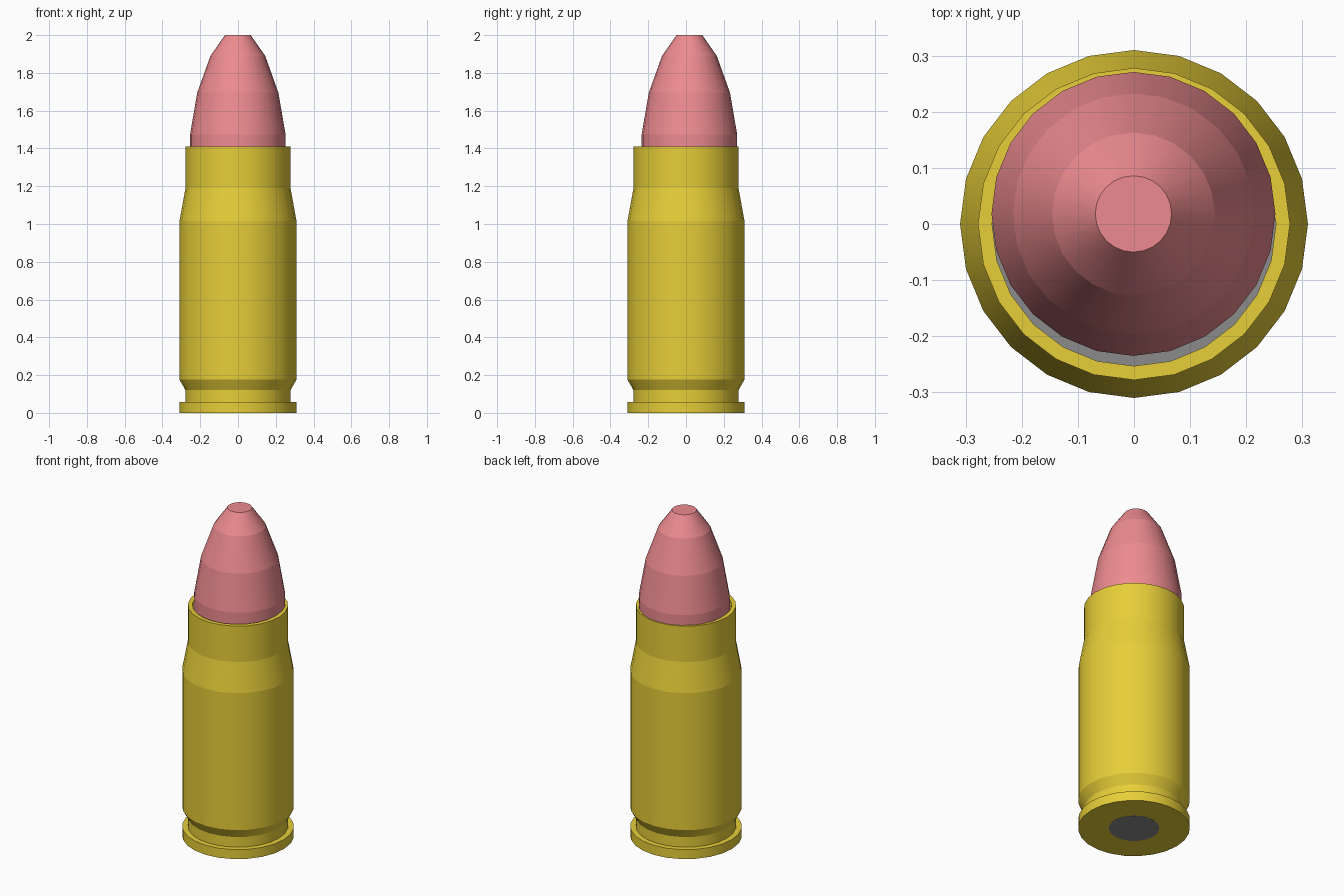
import bpy, bmesh
from math import sin, cos, tau

if "Cube" in bpy.data.objects:
    bpy.data.objects.remove(bpy.data.objects["Cube"])

SIDES = 24


def material(name, rgb):
    m = bpy.data.materials.new(name)
    m.diffuse_color = (*rgb, 1)
    m.use_nodes = True
    m.node_tree.nodes["Principled BSDF"].inputs["Base Color"].default_value = m.diffuse_color
    return m


def lathe(name, profile, mat=None, center=(0, 0)):
    """Revolve (radius, z) points, bottom to top; end caps where radius is open."""
    bm = bmesh.new()
    rings = [[bm.verts.new((r * cos(tau * i / SIDES), r * sin(tau * i / SIDES), z))
              for i in range(SIDES)] for r, z in profile]
    for a, b in zip(rings, rings[1:]):
        for i in range(SIDES):
            j = (i + 1) % SIDES
            bm.faces.new((a[i], a[j], b[j], b[i])).smooth = True
    bm.faces.new(rings[0][::-1])
    bm.faces.new(rings[-1])
    # smooth around the axis, crisp at every ring
    for ring in rings:
        for i in range(SIDES):
            bm.edges.get((ring[i], ring[(i + 1) % SIDES])).smooth = False
    bmesh.ops.recalc_face_normals(bm, faces=bm.faces)
    me = bpy.data.meshes.new(name)
    bm.to_mesh(me)
    bm.free()
    ob = bpy.data.objects.new(name, me)
    ob.location = (*center, 0)
    bpy.context.collection.objects.link(ob)
    if mat:
        me.materials.append(mat)
    return ob


brass = material("brass", (0.80, 0.62, 0.04))
copper = material("copper", (0.85, 0.26, 0.28))

# hollow case: rim, groove, body, shoulder, neck, then back down inside
lathe("case", [(0.31, 0), (0.31, 0.058), (0.278, 0.058), (0.278, 0.12),
               (0.31, 0.177), (0.31, 1.015), (0.278, 1.19), (0.278, 1.41),
               (0.253, 1.41), (0.253, 1.19), (0.285, 1.015), (0.285, 0.18)], brass)

# bullet seated slightly off centre in the neck
lathe("bullet", [(0.253, 1.25), (0.253, 1.473), (0.215, 1.695),
                 (0.145, 1.89), (0.068, 2.0)], copper, (-0.001, 0.018))

# powder fill under the bullet, and primer disc in the base
grey = material("grey", (0.26, 0.26, 0.26))
lathe("powder", [(0.284, 0.2), (0.284, 1.015), (0.253, 1.19)], grey)
lathe("primer", [(0.14, -0.001), (0.14, 0.05)], grey)
